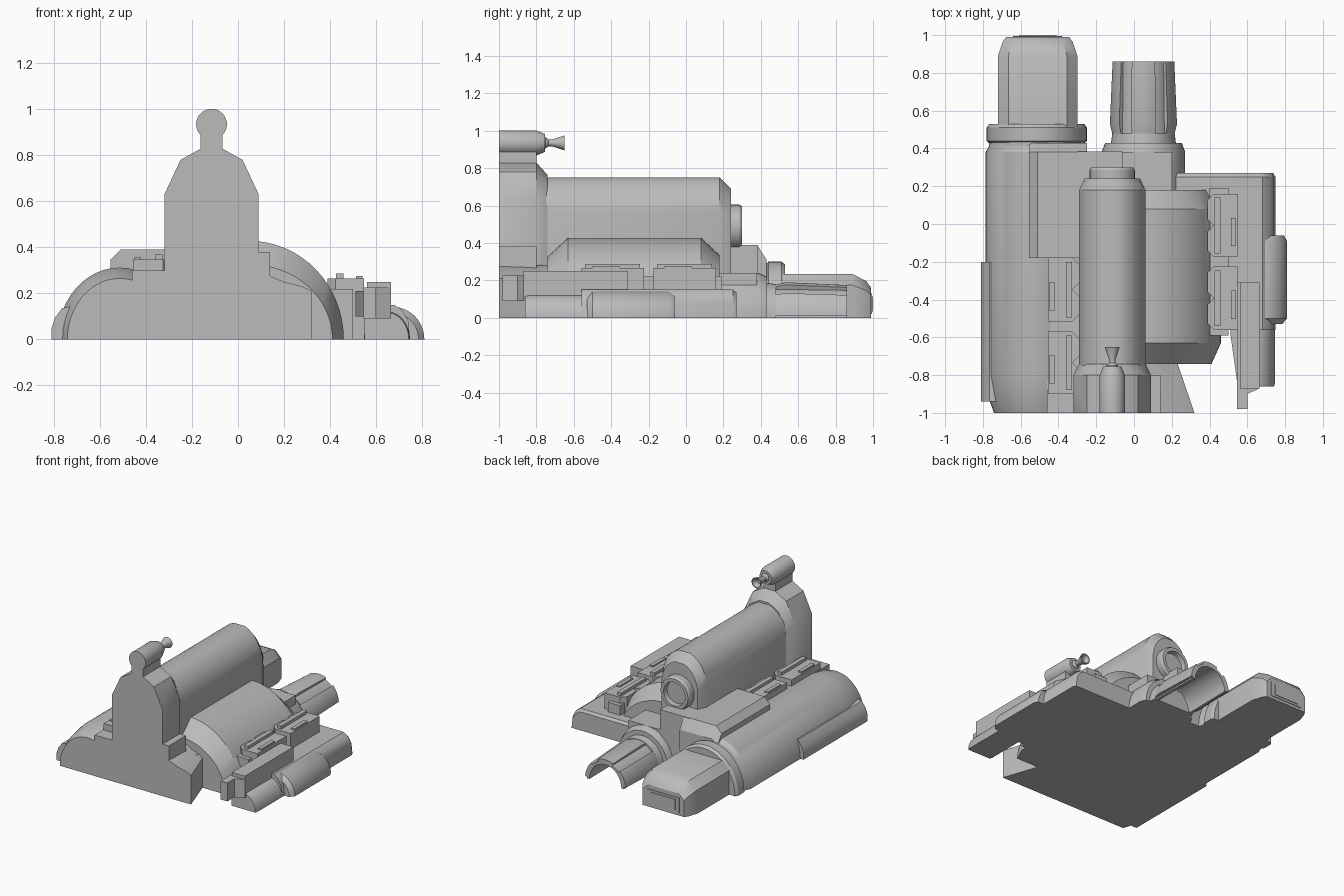
import bpy, bmesh, math

cube = bpy.data.objects.get("Cube")
if cube:
    bpy.data.objects.remove(cube, do_unlink=True)

grey = bpy.data.materials.new("hull_grey")
grey.use_nodes = True
grey.diffuse_color = (0.5, 0.5, 0.5, 1)
grey.node_tree.nodes["Principled BSDF"].inputs["Base Color"].default_value = (0.5, 0.5, 0.5, 1)


def finish(name, bm):
    bmesh.ops.recalc_face_normals(bm, faces=bm.faces)
    mesh = bpy.data.meshes.new(name)
    bm.to_mesh(mesh)
    bm.free()
    mesh.materials.append(grey)
    obj = bpy.data.objects.new(name, mesh)
    bpy.context.collection.objects.link(obj)
    bpy.ops.object.select_all(action='DESELECT')
    obj.select_set(True)
    bpy.context.view_layer.objects.active = obj
    bpy.ops.object.shade_smooth_by_angle(angle=math.radians(30))
    return obj


def loft(name, profile, sections, cx=0, cz=0):
    """Sweep an x-z profile along y; each section is (y, x scale, z scale)."""
    bm = bmesh.new()
    rings = []
    for s in sections:
        y, sx, sz = s if len(s) == 3 else (s[0], s[1], s[1])
        rings.append([bm.verts.new((cx + x * sx, y, cz + z * sz)) for x, z in profile])
    n = len(profile)
    for a, b in zip(rings, rings[1:]):
        for i in range(n):
            j = (i + 1) % n
            bm.faces.new((a[i], a[j], b[j], b[i]))
    bm.faces.new(rings[0])
    bm.faces.new(rings[-1])
    return finish(name, bm)


def slab(name, plan, z0, z1):
    """Raise an x-y outline from z0 to z1."""
    bm = bmesh.new()
    low = bm.faces.new([bm.verts.new((x, y, z0)) for x, y in plan])
    top = bmesh.ops.extrude_face_region(bm, geom=[low])["geom"]
    for v in top:
        if isinstance(v, bmesh.types.BMVert):
            v.co.z = z1
    if not low.is_valid or len(bm.faces) == len(plan) + 1:
        bm.faces.new([v for v in bm.verts][:len(plan)])
    return finish(name, bm)


def box(name, x0, x1, y0, y1, z0, z1):
    return loft(name, [(x0, z0), (x1, z0), (x1, z1), (x0, z1)], [(y0, 1), (y1, 1)])


def arc(rx, rz=None, a0=0, a1=180, n=24):
    rz = rz or rx
    return [(rx * math.cos(math.radians(a0 + (a1 - a0) * i / n)),
             rz * math.sin(math.radians(a0 + (a1 - a0) * i / n))) for i in range(n + 1)]


def circle(r):
    return arc(r, n=32, a1=360)[:-1]


def mirrored(half):
    return half + [(-x, z) for x, z in reversed(half)]


MID = -0.115

# Front tower and the tall central drum
loft("front_tower", mirrored([(.205, 0), (.205, .63), (.135, .78), (.045, .83)]),
     [(-1, 1), (-.8, 1), (-.74, .86, .92)], MID)
loft("central_drum", mirrored([(.175, 0), (.175, .57), (.165, .62), (.145, .665),
                               (.115, .705), (.08, .733), (.045, .75)]),
     [(-.78, 1), (.18, 1), (.24, .84, .92)], MID)
loft("drum_end_ring", circle(.12),
     [(.2, 1), (.285, 1), (.3, .92), (.3, .72), (.265, .68)], MID, .485)

# Small turret on the tower
box("turret_neck", MID - .047, MID + .047, -1, -.8, .8, .9)
loft("turret_body", circle(.067), [(-1, 1), (-.8, 1), (-.755, .72)], MID, .935)
loft("turret_nozzle", circle(.04),
     [(-.77, .75), (-.75, .75), (-.735, .45), (-.715, .45), (-.65, 1), (-.65, .8), (-.68, .4)],
     MID, .935)

# Front base and filler hull
loft("front_base", [(-.1, 0), (.32, 0), (.32, .21), (.28, .23), (.2, .25), (.14, .275), (-.1, .275)],
     [(-1, 1), (-.7, .68, 1.03)])
box("tower_step", -.1, .14, -1, -.8, .1, .38)
box("hull_floor", -.52, .2, -.98, .38, 0, .24)
box("nacelle_shelf", -.46, -.25, -1, -.18, .1, .3)

# Large nacelle on one side
loft("nacelle", arc(.27, .312),
     [(-1, .84, .85), (-.93, .93), (-.8, 1), (.38, 1), (.41, .94), (.44, .94)], -.515)
loft("nacelle_ring", arc(.265, .3),
     [(.42, .92), (.44, 1), (.51, 1), (.53, .95)], -.515)
loft("nacelle_outlet", mirrored([(.21, 0), (.21, .175), (.155, .235)]),
     [(.45, 1), (.89, 1), (.965, .88, .83), (.99, .8, .68)], -.51)
box("outlet_panel", -.61, -.41, .97, 1, .035, .115)
box("outlet_panel_rim", -.64, -.38, .97, .995, .02, .13)
loft("nacelle_side_strip",
     [(-.6, 0), (-.81, 0), (-.81, .05), (-.795, .095), (-.765, .135), (-.7, .15), (-.6, .15)],
     [(-.94, 1), (-.2, 1)])
loft("nacelle_top_block", [(-.555, .2), (-.555, .345), (-.51, .39), (-.25, .39), (-.25, .2)],
     [(-.18, 1), (.38, 1), (.43, 1, .8)])
box("rear_block", -.3, -.06, .15, .385, 0, .39)

# Wide drum and its round engine
loft("wide_drum", arc(.41, .428, n=32),
     [(-.74, .88, .76), (-.63, 1), (.08, 1), (.18, .9, .78)], .05)
loft("engine_body", arc(.22, .24),
     [(.1, 1), (.385, 1), (.43, .92), (.43, .78), (.48, .75)], .05)
loft("engine_nozzle", arc(.155, .165) + arc(.135, .145)[::-1],
     [(.45, 1), (.86, .96)], .05)
for i, (a0, a1) in enumerate([(4, 44), (68, 112), (136, 176)]):
    loft(f"nozzle_petal_{i + 1}",
         arc(.178, .19, a0, a1, 8) + arc(.14, .15, a0, a1, 8)[::-1],
         [(.455, .9), (.53, 1), (.86, .92)], .05)

# Outer wing plate, pod and tube
loft("wing_plate", [(.2, 0), (.2, .15), (.68, .15), (.715, .125), (.74, .08), (.748, 0)],
     [(-.56, 1), (.25, 1), (.27, .985, .9)])
loft("wing_pod", arc(.14, .142), [(-.53, .82), (-.5, 1), (-.09, 1), (-.06, .88)], .67)
loft("pod_tube", arc(.1, .122), [(-.86, .95), (-.84, 1), (-.45, 1)], .647)
slab("wing_spine", [(.545, -.98), (.6, -.98), (.6, -.9), (.665, -.87), (.665, -.31), (.545, -.31)],
     .09, .225)
box("spine_cap", .56, .665, -.87, -.31, .2, .25)
box("spine_foot", .55, .65, -.86, -.31, 0, .12)
slab("spine_fin", [(.545, -.83), (.51, -.58), (.51, -.5), (.545, -.5)], .1, .21)


# Toothed equipment blocks, one pair on each side
def toothed_block(name, xt, xb, y0, y1, z0, z1):
    d = .035 if xb > xt else -.035
    ym, e = (y0 + y1) / 2, .035
    slab(name + "_body", [(xb, y0), (xt + d, y0), (xt, y0 + e), (xt, ym - e), (xt + d, ym),
                          (xt, ym + e), (xt, y1 - e), (xt + d, y1), (xb, y1)], z0, z1 - .022)
    xs = sorted((xt + d * 1.1, xt + d * 2))
    box(name + "_ridge", *xs, y0 + .02, y1 - .02, z0, z1)
    xs = sorted((xb - d, xb - d * .2))
    box(name + "_vent", *xs, ym - .11, ym + .04, z0, z1 - .012)


for i, (y0, y1) in enumerate([(-.56, -.225), (-.175, .16)]):
    box(f"wing_link_{i + 1}", .4, .5, y0 - .03, y1 + .03, 0, .22)
    toothed_block(f"wing_unit_{i + 1}", .388, .548, y0, y1, .12, .287)
for i, (y0, y1) in enumerate([(-.9, -.57), (-.515, -.18)]):
    toothed_block(f"nacelle_unit_{i + 1}", -.29, -.456, y0, y1, .2, .37)
